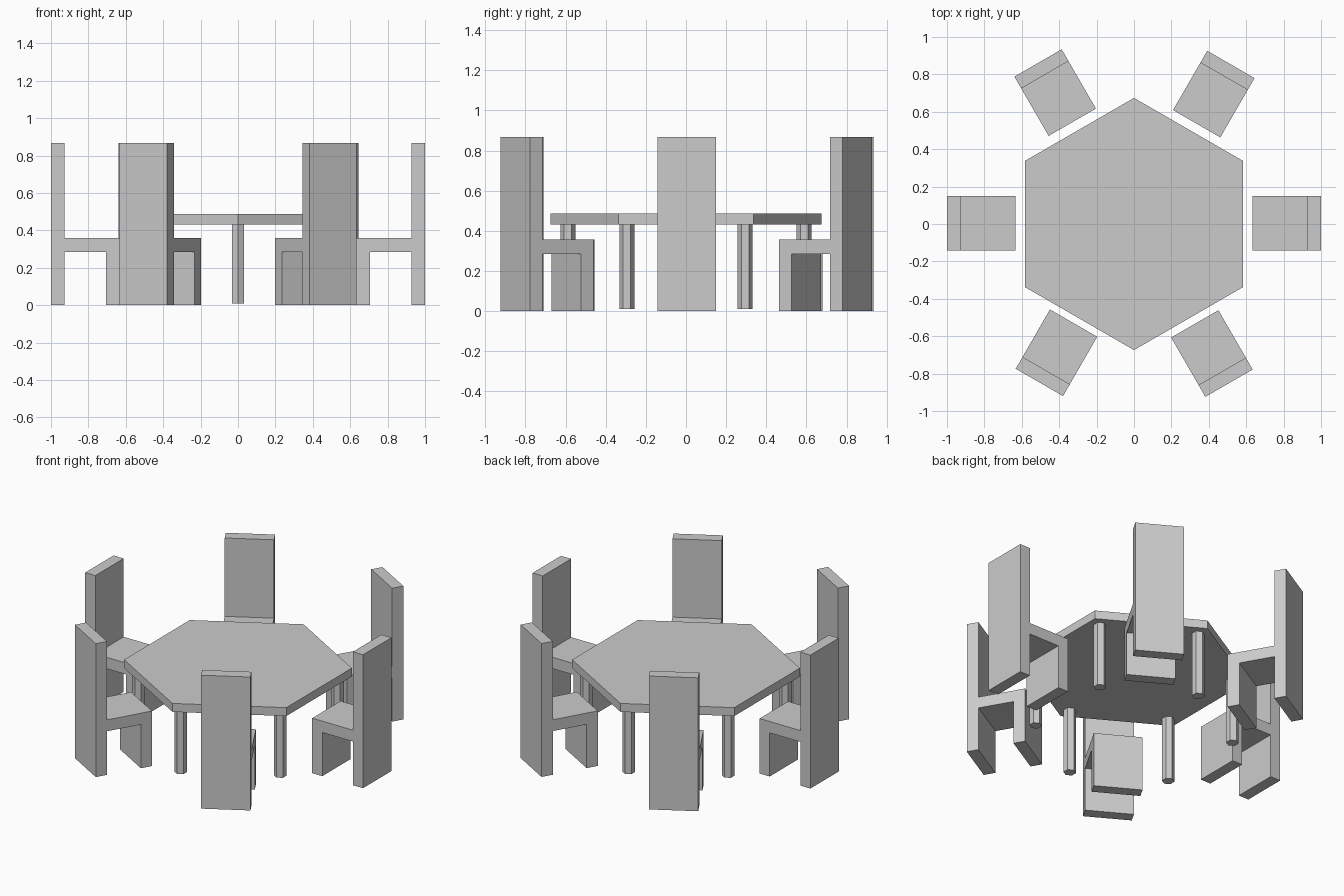
import bpy
from math import radians, cos, sin, pi

if "Cube" in bpy.data.objects:
    bpy.data.objects.remove(bpy.data.objects["Cube"])


def prism(name, outline, to_3d, low, high):
    """Extrude a closed 2D outline between two levels; to_3d(u, v, level) places it."""
    n = len(outline)
    verts = [to_3d(u, v, low) for u, v in outline]
    verts += [to_3d(u, v, high) for u, v in outline]
    faces = [tuple(reversed(range(n))), tuple(range(n, 2 * n))]
    faces += [(i, (i + 1) % n, n + (i + 1) % n, n + i) for i in range(n)]
    mesh = bpy.data.meshes.new(name)
    mesh.from_pydata(verts, [], faces)
    obj = bpy.data.objects.new(name, mesh)
    bpy.context.collection.objects.link(obj)
    return obj


def hexagon(radius):
    """Hexagon with corners pointing along +y and -y."""
    return [(radius * cos(pi / 2 + k * pi / 3), radius * sin(pi / 2 + k * pi / 3))
            for k in range(6)]


def upright(x, y, z):
    return (x, y, z)


def sideways(x, z, y):
    return (x, -y, z)


# Table top
prism("table_top", hexagon(0.674), upright, 0.432, 0.487)

# Six hexagonal table legs, one under each corner
for i, (x, y) in enumerate(hexagon(0.589)):
    leg = prism(f"table_leg_{i + 1}", hexagon(0.0375), upright, 0.01, 0.432)
    leg.location = (x, y, 0)

# Chair side profile: origin at the outer foot of the back, seat towards -x
chair_profile = [(0, 0), (0, 0.868), (-0.073, 0.868), (-0.073, 0.358),
                 (-0.366, 0.358), (-0.366, 0), (-0.293, 0), (-0.293, 0.284),
                 (-0.073, 0.284), (-0.073, 0)]
chair_profile.reverse()

# Six chairs, one per table edge: back centre and facing angle
chair_places = [(1.0, 0.003, 0), (0.518, 0.853, 60), (-0.513, 0.861, 120),
                (-1.0, 0.003, 180), (-0.506, -0.847, 240), (0.508, -0.851, 300)]
for i, (x, y, angle) in enumerate(chair_places):
    chair = prism(f"chair_{i + 1}", chair_profile, sideways, -0.146, 0.146)
    chair.location = (x, y, 0)
    chair.rotation_euler.z = radians(angle)
